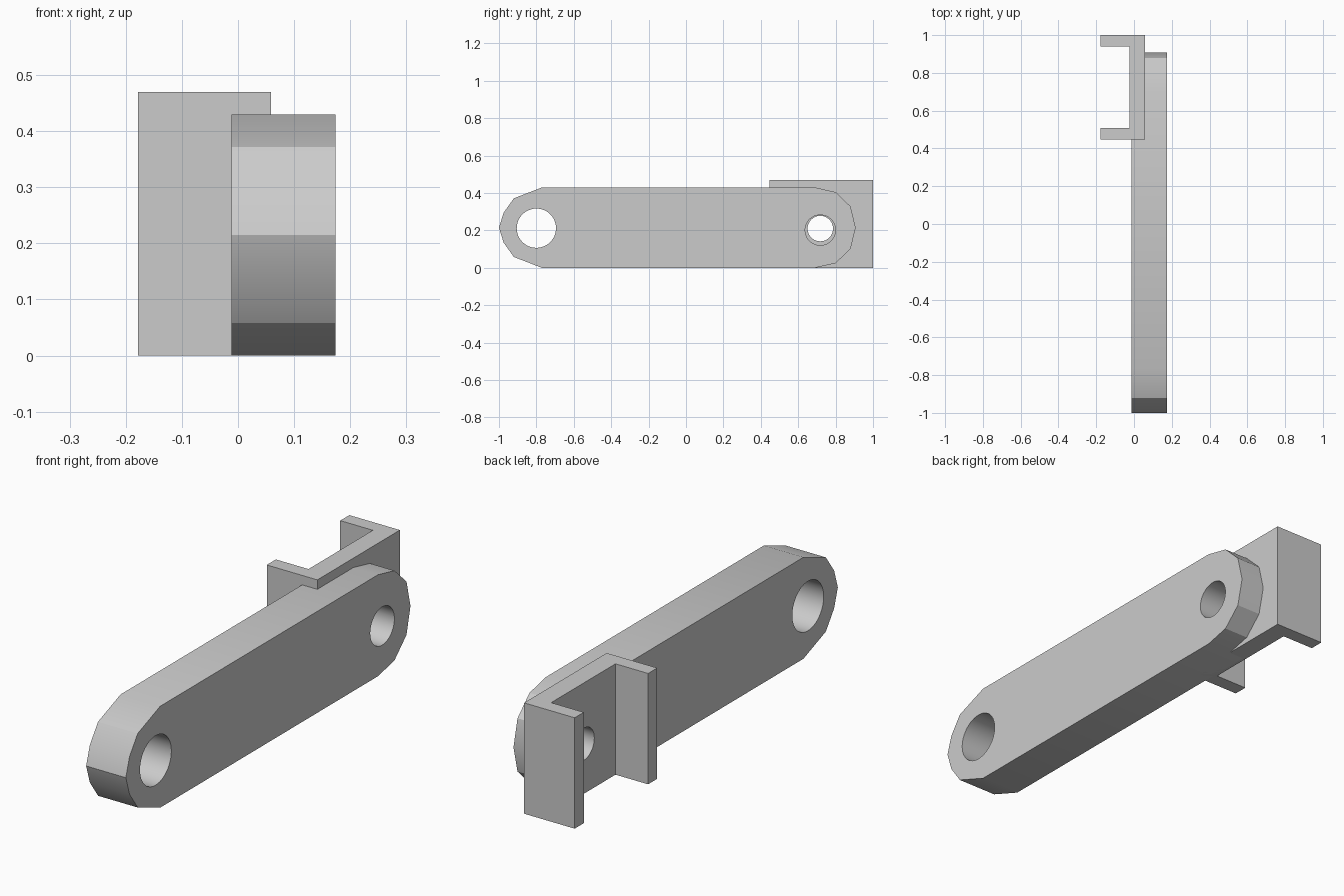
import bpy
import bmesh
import math
from mathutils import Vector

cube = bpy.data.objects.get("Cube")
if cube:
    bpy.data.objects.remove(cube, do_unlink=True)

grey = bpy.data.materials.new("plain grey")
grey.use_nodes = True
grey.diffuse_color = (0.6, 0.6, 0.6, 1)
grey.node_tree.nodes["Principled BSDF"].inputs["Base Color"].default_value = (0.6, 0.6, 0.6, 1)


def extrude_profile(name, points, sweep):
    """Solid made by sweeping a closed outline along a vector."""
    bm = bmesh.new()
    face = bm.faces.new([bm.verts.new(p) for p in points])
    swept = bmesh.ops.extrude_face_region(bm, geom=[face], use_keep_orig=True)
    moved = [v for v in swept["geom"] if isinstance(v, bmesh.types.BMVert)]
    bmesh.ops.translate(bm, verts=moved, vec=Vector(sweep))
    bmesh.ops.recalc_face_normals(bm, faces=bm.faces)
    mesh = bpy.data.meshes.new(name)
    bm.to_mesh(mesh)
    bm.free()
    obj = bpy.data.objects.new(name, mesh)
    bpy.context.collection.objects.link(obj)
    mesh.materials.append(grey)
    return obj


def activate(obj):
    bpy.ops.object.select_all(action="DESELECT")
    obj.select_set(True)
    bpy.context.view_layer.objects.active = obj


def drill(obj, y, z, radius):
    """Round hole straight through along x."""
    bpy.ops.mesh.primitive_cylinder_add(
        vertices=48, radius=radius, depth=1, location=(0, y, z), rotation=(0, math.pi / 2, 0))
    cutter = bpy.context.object
    cutter.name = "hole_cutter"
    cutter.hide_render = True
    cutter.data.materials.append(grey)
    mod = obj.modifiers.new("hole", "BOOLEAN")
    mod.operation = "DIFFERENCE"
    mod.solver = "EXACT"
    mod.object = cutter
    activate(obj)
    bpy.ops.object.modifier_apply(modifier=mod.name)
    bpy.data.objects.remove(cutter, do_unlink=True)


# Long link arm with faceted rounded ends: upper half outline, mirrored below
mid = 0.215
upper = [(-1.0, 0), (-0.975, 0.08), (-0.92, 0.157), (-0.77, mid),
         (0.69, mid), (0.8, 0.19), (0.88, 0.113), (0.907, 0)]
lower = [(y, -h) for y, h in reversed(upper[1:-1])]
arm = extrude_profile("link_arm", [(-0.012, y, mid + h) for y, h in upper + lower], (0.186, 0, 0))
drill(arm, -0.8, 0.212, 0.105)
drill(arm, 0.718, 0.202, 0.081)

# Upright channel bracket behind the arm: web with a flange at each end
tip, inner, web = -0.178, -0.025, 0.059
front, back, wall = 0.447, 1.0, 0.061
channel = [(web, front), (web, back), (tip, back), (tip, back - wall), (inner, back - wall),
           (inner, front + wall), (tip, front + wall), (tip, front)]
bracket = extrude_profile("channel_bracket", [(x, y, 0) for x, y in channel], (0, 0, 0.47))
drill(bracket, 0.718, 0.21, 0.068)

for part in (arm, bracket):
    activate(part)
    bpy.ops.object.shade_smooth_by_angle(angle=math.radians(30))
